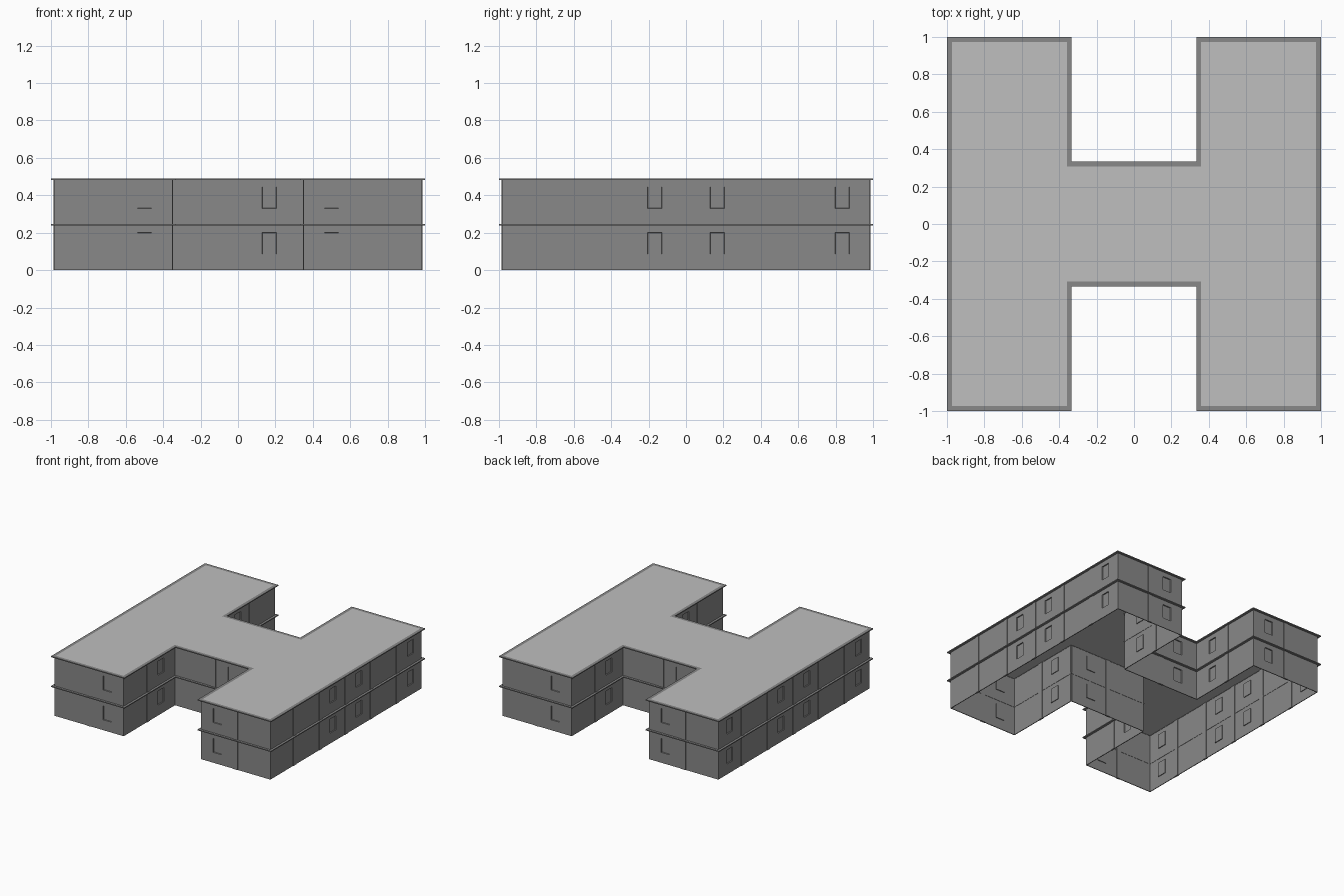
import bpy, bmesh
from mathutils import Vector

if "Cube" in bpy.data.objects:
    bpy.data.objects.remove(bpy.data.objects["Cube"])

A = 1 / 3            # grid module of the H plan
TOP = 0.491          # roof height
MID = 0.246          # top of the mid ledge
INSET = 0.018        # wall face behind ledge edge


def material(name, v):
    m = bpy.data.materials.new(name)
    m.diffuse_color = (v, v, v, 1)
    m.use_nodes = True
    m.node_tree.nodes["Principled BSDF"].inputs["Base Color"].default_value = m.diffuse_color
    return m


WALL = material("concrete_grey", 0.25)
ROOF = material("roof_light_grey", 0.52)

# H outline, counter-clockwise, with window centres along each side
SIDES = [
    ((-1, -1), [-.5]), ((-A, -1), [-.5]), ((-A, -A), [.167]), ((A, -A), [-.5]),
    ((A, -1), [.5]), ((1, -1), [-.167, .167, .835]), ((1, 1), [.5]), ((A, 1), [.5]),
    ((A, A), [-.167]), ((-A, A), [.5]), ((-A, 1), [-.5]),
    ((-1, 1), [-.835, -.167, .167, .835]),
]


def inward(p, d):
    """Move an outline corner towards the inside of the H."""
    fx = 1 - d if abs(p[0]) > .9 else A + d
    fy = 1 - d if abs(p[1]) > .9 else A - d
    return Vector((fx if p[0] > 0 else -fx, fy if p[1] > 0 else -fy, 0))


def finish(bm, name, mat):
    me = bpy.data.meshes.new(name)
    bm.to_mesh(me)
    bm.free()
    me.materials.append(mat)
    ob = bpy.data.objects.new(name, me)
    bpy.context.collection.objects.link(ob)
    return ob


def raise_solid(bm, height):
    """Extrude flat upward faces into a closed solid."""
    r = bmesh.ops.extrude_face_region(bm, geom=bm.faces[:], use_keep_orig=True)
    vs = [g for g in r["geom"] if isinstance(g, bmesh.types.BMVert)]
    bmesh.ops.translate(bm, verts=vs, vec=(0, 0, height))
    bmesh.ops.recalc_face_normals(bm, faces=bm.faces)


# Walls: gridded plane per side, recessed windows, thin solidify
Z = [0, .085, .2, .33, .445, TOP - .005]
pil = bmesh.new()
for i, (p, windows) in enumerate(SIDES):
    q = SIDES[(i + 1) % len(SIDES)][0]
    s, e = inward(p, INSET), inward(q, INSET)
    length = (e - s).length
    u = (e - s).normalized()
    n = Vector((u.y, -u.x, 0))
    axis = 0 if abs(u.x) > .5 else 1
    cs = sorted((w - s[axis]) * u[axis] for w in windows)
    cuts = [0] + [c + k for c in cs for k in (-.038, .038)] + [length]
    bm = bmesh.new()
    grid = [[bm.verts.new(s + u * c + Vector((0, 0, z))) for z in Z] for c in cuts]
    panes = []
    for a in range(len(cuts) - 1):
        for b in range(len(Z) - 1):
            f = bm.faces.new((grid[a][b], grid[a + 1][b], grid[a + 1][b + 1], grid[a][b + 1]))
            if a % 2 and b % 2:
                panes.append(f)
    bm.normal_update()
    bmesh.ops.inset_region(bm, faces=panes, thickness=.002, depth=-.008)
    ob = finish(bm, f"wall_{i + 1}", WALL)
    sol = ob.modifiers.new("thickness", "SOLIDIFY")
    sol.thickness = .006

    # Slim pilasters over the panel joints of this side
    for k in range(-2, 3):
        t = (k * A - s[axis]) * u[axis]
        if .1 < t < length - .1 and abs(((k * A - p[axis]) / A) % 1 - .5) > .4:
            c = s + u * t + Vector((0, 0, Z[-1] / 2)) - n * .003
            r = bmesh.ops.create_cube(pil, size=1)
            size = Vector((.014, .014, Z[-1]))
            size[axis] = .04
            bmesh.ops.scale(pil, verts=r["verts"], vec=size)
            bmesh.ops.translate(pil, verts=r["verts"], vec=c)
finish(pil, "pilasters", WALL)

# Ledges: overhanging rings round both storeys
for name, top in (("mid_ledge", MID), ("roof_ledge", TOP)):
    bm = bmesh.new()
    base = Vector((0, 0, top - .008))
    outer = [bm.verts.new(inward(p, 0) + base) for p, _ in SIDES]
    inner = [bm.verts.new(inward(p, .026) + base) for p, _ in SIDES]
    for i in range(12):
        j = (i + 1) % 12
        bm.faces.new((outer[i], outer[j], inner[j], inner[i]))
    raise_solid(bm, .008)
    finish(bm, name, WALL)

# Roof slab inside the upper ledge
bm = bmesh.new()
bm.faces.new([bm.verts.new(inward(p, .026) + Vector((0, 0, TOP - .006))) for p, _ in SIDES])
raise_solid(bm, .006)
finish(bm, "roof", ROOF)
